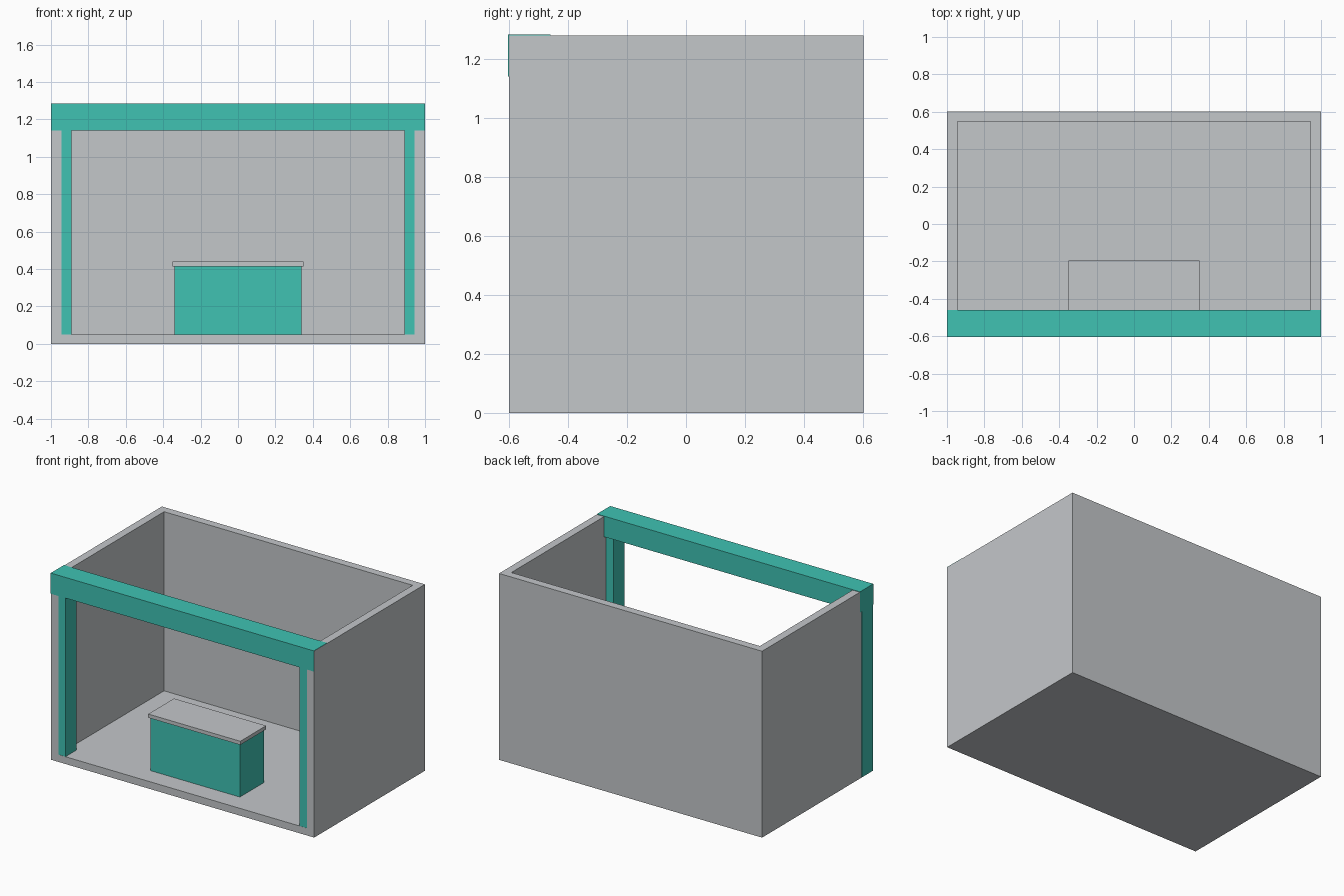
import bpy
import bmesh

cube = bpy.data.objects.get("Cube")
if cube:
    bpy.data.objects.remove(cube, do_unlink=True)


def material(name, rgb):
    mat = bpy.data.materials.new(name)
    mat.use_nodes = True
    color = (*rgb, 1.0)
    mat.diffuse_color = color
    mat.node_tree.nodes["Principled BSDF"].inputs["Base Color"].default_value = color
    return mat


grey = material("light_grey", (0.55, 0.57, 0.59))
teal = material("teal", (0.05, 0.54, 0.45))


def prism(name, outline, z0, z1, mat):
    """Extrude a flat outline from z0 up to z1."""
    bm = bmesh.new()
    base = bm.faces.new([bm.verts.new((x, y, z0)) for x, y in outline])
    top = bmesh.ops.extrude_face_region(bm, geom=[base])["geom"]
    for v in top:
        if isinstance(v, bmesh.types.BMVert):
            v.co.z = z1
    bmesh.ops.recalc_face_normals(bm, faces=bm.faces)
    mesh = bpy.data.meshes.new(name)
    bm.to_mesh(mesh)
    bm.free()
    mesh.materials.append(mat)
    obj = bpy.data.objects.new(name, mesh)
    bpy.context.collection.objects.link(obj)
    return obj


def box(name, xs, ys, zs, mat):
    (x0, x1), (y0, y1) = xs, ys
    return prism(name, [(x0, y0), (x1, y0), (x1, y1), (x0, y1)], *zs, mat)


FRONT, BACK, TOP = -0.601, 0.602, 1.281
FLOOR, WALL = 0.05, 0.055
SHIFT = -0.001  # keeps trim ends from lying in the wall planes

# Floor slab and the U-shaped wall standing on it
box("floor", (-1, 1), (FRONT, BACK), (0, FLOOR), grey)
inner = 1 - WALL
prism("walls", [(-1, FRONT), (-inner, FRONT), (-inner, BACK - WALL),
                (inner, BACK - WALL), (inner, FRONT), (1, FRONT),
                (1, BACK), (-1, BACK)], FLOOR, TOP, grey)

# Front frame: two posts and a header beam
for side, label in ((1, "left"), (-1, "right")):
    xs = sorted((side * 0.89 + SHIFT, side + SHIFT))
    box(label + "_post", xs, (-0.6, -0.48), (0.002, 1.15), teal)
box("header_beam", (-1 + SHIFT, 1 + SHIFT), (-0.604, -0.46), (1.142, 1.284), teal)

# Counter with an overhanging top
box("counter_base", (-0.34, 0.34), (-0.465, -0.205), (FLOOR, 0.415), teal)
box("counter_top", (-0.35, 0.35), (-0.475, -0.195), (0.415, 0.44), grey)
